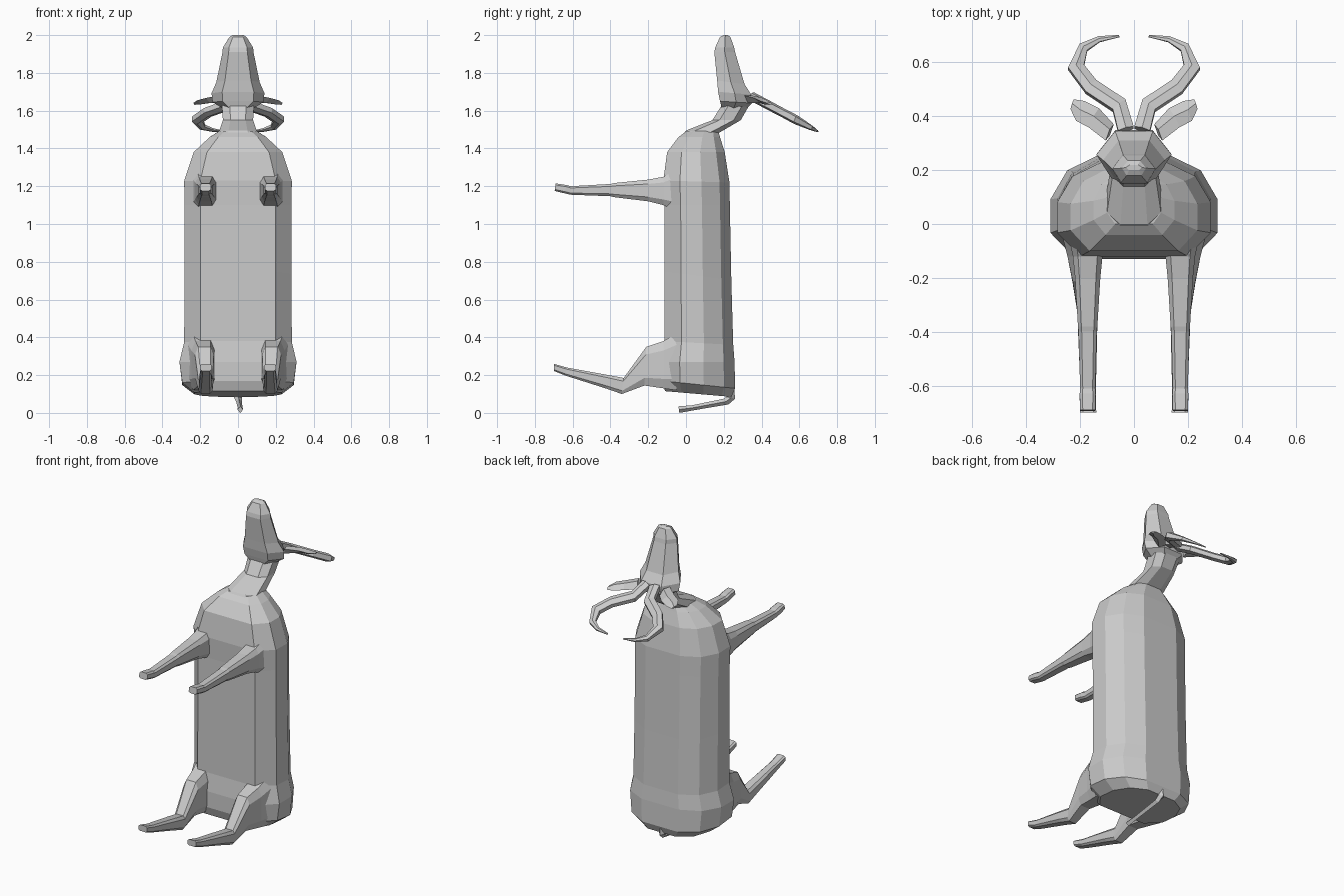
import bpy, bmesh
from mathutils import Vector

# Cross-section outlines as (depth, width) factors
BARREL = [(-1, -.7), (-1, 0), (-1, .7), (-.5, 1), (.15, 1), (.7, .8), (1, .42),
          (1, -.42), (.7, -.8), (.15, -1), (-.5, -1)]
OCTAGON = [(-1, -.5), (-1, .5), (-.5, 1), (.5, 1), (1, .5), (1, -.5), (.5, -1), (-.5, -1)]
HEAD = [(-1, -.6), (-1, .6), (0, 1), (1, .5), (1, -.5), (0, -1)]
LEG = [(-1, -.65), (-1, .65), (-.6, 1), (.6, 1), (1, .65), (1, -.65), (.6, -1), (-.6, -1)]
DIAMOND = [(-1, 0), (0, 1), (1, 0), (0, -1)]


def loft(name, sections, outline, side=1):
    """Skin sections given as (centre, depth vector, width vector)."""
    bm = bmesh.new()
    rings = []
    for c, d, w in sections:
        ring = []
        for a, b in outline:
            p = Vector(c) + Vector(d) * a + Vector(w) * b
            ring.append(bm.verts.new((p.x * side, p.y, p.z)))
        rings.append(ring)
    n = len(outline)
    for r, s in zip(rings, rings[1:]):
        for i in range(n):
            j = (i + 1) % n
            bm.faces.new((r[i], r[j], s[j], s[i]))
    bm.faces.new(rings[0][::-1])
    bm.faces.new(rings[-1])
    bmesh.ops.recalc_face_normals(bm, faces=bm.faces)
    mesh = bpy.data.meshes.new(name)
    bm.to_mesh(mesh)
    bm.free()
    obj = bpy.data.objects.new(name, mesh)
    bpy.context.collection.objects.link(obj)
    return obj


def profile(rows, x=0):
    """Rows (y1, z1, y2, z2, half width[, x]) trace the two side-view edges."""
    out = []
    for y1, z1, y2, z2, w, *cx in rows:
        cx = cx[0] if cx else x
        out.append(((cx, (y1 + y2) / 2, (z1 + z2) / 2),
                    (0, (y2 - y1) / 2, (z2 - z1) / 2), (w, 0, 0)))
    return out


# Torso
loft("body", profile([
    (-.11, .115, .24, .085, .23), (-.13, .17, .26, .13, .295), (-.13, .27, .257, .27, .31),
    (-.115, .38, .25, .36, .285), (-.115, .75, .24, .7, .283), (-.115, 1.1, .232, 1.1, .283),
    (-.12, 1.23, .23, 1.22, .285), (-.1, 1.38, .205, 1.38, .235),
    (-.04, 1.46, .18, 1.46, .15), (.0, 1.49, .17, 1.495, .1)]), BARREL)

# Neck
loft("neck", profile([
    (-.04, 1.44, .18, 1.4, .14), (.0, 1.495, .17, 1.48, .1), (.14, 1.55, .29, 1.55, .08),
    (.19, 1.63, .33, 1.62, .085)]), OCTAGON)

# Head and muzzle
loft("head", profile([
    (.19, 1.61, .31, 1.60, .07), (.18, 1.65, .35, 1.64, .135), (.17, 1.70, .345, 1.685, .14),
    (.165, 1.76, .31, 1.74, .115), (.15, 1.91, .26, 1.91, .082),
    (.155, 1.935, .255, 1.935, .08), (.18, 1.99, .235, 1.99, .045), (.20, 2, .22, 2, .03)]), HEAD)

# Tail
loft("tail", profile([
    (.22, .125, .255, .125, .02, 0), (.215, .085, .26, .075, .02, 0), (.20, .075, .225, .045, .015, .005),
    (.03, .04, .03, .012, .013, .012), (-.04, .035, -.035, 0, .016, .012)]), DIAMOND)

for side, tag in ((1, "right"), (-1, "left")):
    # Front leg with hoof
    loft(f"front_leg_{tag}", profile([
        (-.05, 1.07, -.05, 1.29, .07), (-.12, 1.10, -.12, 1.25, .055),
        (-.2, 1.12, -.2, 1.235, .047), (-.38, 1.142, -.38, 1.217, .036),
        (-.4, 1.147, -.4, 1.212, .034), (-.61, 1.155, -.61, 1.2, .028),
        (-.645, 1.163, -.63, 1.206, .03), (-.695, 1.175, -.69, 1.215, .028)], .172), LEG, side)

    # Hind leg with hock and hoof
    loft(f"hind_leg_{tag}", profile([
        (-.05, .12, -.05, .42, .075, .19), (-.12, .13, -.12, .38, .062, .185),
        (-.22, .145, -.21, .35, .05, .178), (-.34, .1, -.33, .185, .037, .172),
        (-.42, .128, -.41, .2, .035, .172), (-.64, .198, -.63, .24, .028, .17),
        (-.7, .222, -.7, .26, .03, .17)]), LEG, side)

    # Ear
    loft(f"ear_{tag}", [
        ((.09, .34, 1.66), (.015, -.03, .02), (0, .012, .02)),
        ((.15, .395, 1.655), (.02, -.035, .012), (0, .006, .014)),
        ((.2, .42, 1.645), (.015, -.037, .01), (0, .005, .012)),
        ((.23, .445, 1.637), (.006, -.018, .004), (0, .003, .006))], DIAMOND, side)

    # Curved horn
    path = [(.03, .35, .03), (.055, .44, .03), (.16, .51, .029), (.215, .582, .03),
            (.188, .655, .018), (.13, .686, .01), (.055, .698, .004)]
    rings = []
    for i, (x, y, r) in enumerate(path):
        a, b = path[max(i - 1, 0)], path[min(i + 1, len(path) - 1)]
        t = Vector((b[0] - a[0], b[1] - a[1], 0)).normalized()
        rings.append(((x, y, 1.675 - .53 * (y - .35)),
                      (-t.y * r, t.x * r, -.5 * t.x * r), (0, .3 * r, .75 * r)))
    loft(f"horn_{tag}", rings, HEAD, side)
